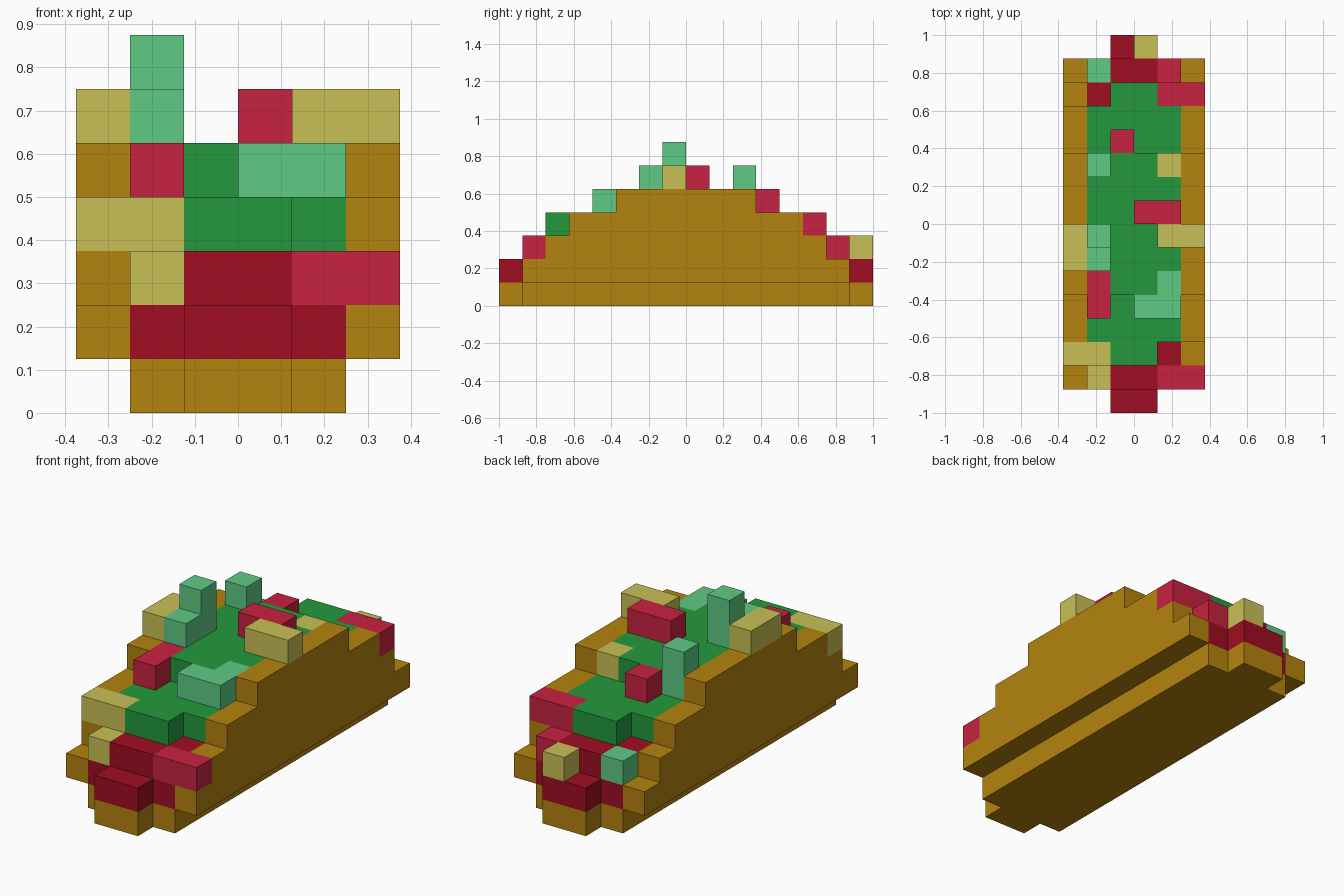
import bpy, bmesh
from mathutils import Vector

cube = bpy.data.objects.get("Cube")
if cube:
    bpy.data.objects.remove(cube, do_unlink=True)

S = 0.125                          # block size
ORIGIN = Vector((-3, -8, 0))       # grid corner in blocks
grid = {}                          # block position -> part name


def linear(c):
    c /= 255
    return c / 12.92 if c <= 0.04045 else ((c + 0.055) / 1.055) ** 2.4


def material(name, rgb):
    mat = bpy.data.materials.new(name)
    mat.use_nodes = True
    col = (*[linear(c) for c in rgb], 1)
    mat.diffuse_color = col
    bsdf = mat.node_tree.nodes["Principled BSDF"]
    bsdf.inputs["Base Color"].default_value = col
    bsdf.inputs["Roughness"].default_value = 0.9
    return mat


def fill(part, x, y, z):
    """Fill inclusive block ranges; later fills replace earlier ones."""
    for i in range(x[0], x[1] + 1):
        for j in range(y[0], y[1] + 1):
            for k in range(z[0], z[1] + 1):
                grid[i, j, k] = part


# Shell: floor with rounded ends, and two stepped side walls
fill("shell", (1, 4), (1, 14), (0, 0))
fill("shell", (2, 3), (0, 15), (0, 0))
for side in (0, 5):
    for level, start in ((1, 1), (2, 2), (3, 3), (4, 5)):
        fill("shell", (side, side), (start, 15 - start), (level, level))

# Meat: two layers, longer in the middle
fill("meat", (1, 4), (1, 14), (1, 1))
fill("meat", (2, 3), (0, 15), (1, 1))
fill("meat", (1, 4), (2, 13), (2, 2))
fill("meat", (2, 3), (1, 14), (2, 2))

# Lettuce: two stepped layers on the meat
fill("lettuce", (1, 4), (3, 12), (3, 3))
fill("lettuce", (2, 3), (2, 13), (3, 3))
fill("lettuce", (1, 4), (5, 10), (4, 4))

# Pale lettuce shreds
fill("pale_lettuce", (3, 4), (4, 4), (4, 4))
fill("pale_lettuce", (4, 4), (5, 5), (4, 4))
fill("pale_lettuce", (1, 1), (6, 7), (5, 5))
fill("pale_lettuce", (1, 1), (7, 7), (6, 6))
fill("pale_lettuce", (1, 1), (10, 10), (4, 5))
fill("pale_lettuce", (1, 1), (14, 14), (2, 2))

# Tomato pieces
fill("tomato", (4, 5), (1, 1), (2, 2))
fill("tomato", (1, 1), (4, 5), (4, 4))
fill("tomato", (3, 4), (8, 8), (5, 5))
fill("tomato", (2, 2), (11, 11), (4, 4))
fill("tomato", (4, 5), (13, 13), (3, 3))
fill("tomato", (4, 4), (14, 14), (2, 2))

# Cheese pieces
fill("cheese", (1, 1), (1, 1), (2, 2))
fill("cheese", (0, 1), (2, 2), (3, 3))
fill("cheese", (0, 0), (6, 7), (5, 5))
fill("cheese", (4, 5), (7, 7), (5, 5))
fill("cheese", (4, 4), (10, 10), (4, 4))
fill("cheese", (3, 3), (15, 15), (2, 2))


def build(part, mat):
    """Mesh the outer faces of one part's blocks."""
    bm = bmesh.new()
    for pos, name in grid.items():
        if name != part:
            continue
        centre = Vector(pos) + ORIGIN + Vector((0.5, 0.5, 0.5))
        for axis in range(3):
            for sign in (-1, 1):
                n = Vector((0, 0, 0))
                n[axis] = sign
                if tuple(int(p + d) for p, d in zip(pos, n)) in grid:
                    continue
                u = Vector((0, 0, 0))
                u[(axis + 1) % 3] = 1
                v = n.cross(u)
                bm.faces.new([bm.verts.new((centre + (n + u * a + v * b) / 2) * S)
                              for a, b in ((-1, -1), (1, -1), (1, 1), (-1, 1))])
    bmesh.ops.remove_doubles(bm, verts=bm.verts, dist=0.001)
    mesh = bpy.data.meshes.new(part)
    bm.to_mesh(mesh)
    bm.free()
    mesh.materials.append(mat)
    bpy.context.collection.objects.link(bpy.data.objects.new(part, mesh))


for part, colour, rgb in (
        ("shell", "golden brown", (180, 131, 14)),
        ("meat", "dark red", (160, 13, 34)),
        ("lettuce", "green", (35, 153, 60)),
        ("pale_lettuce", "light green", (95, 203, 133)),
        ("tomato", "bright red", (201, 34, 65)),
        ("cheese", "pale yellow", (201, 192, 86))):
    build(part, material(colour, rgb))
